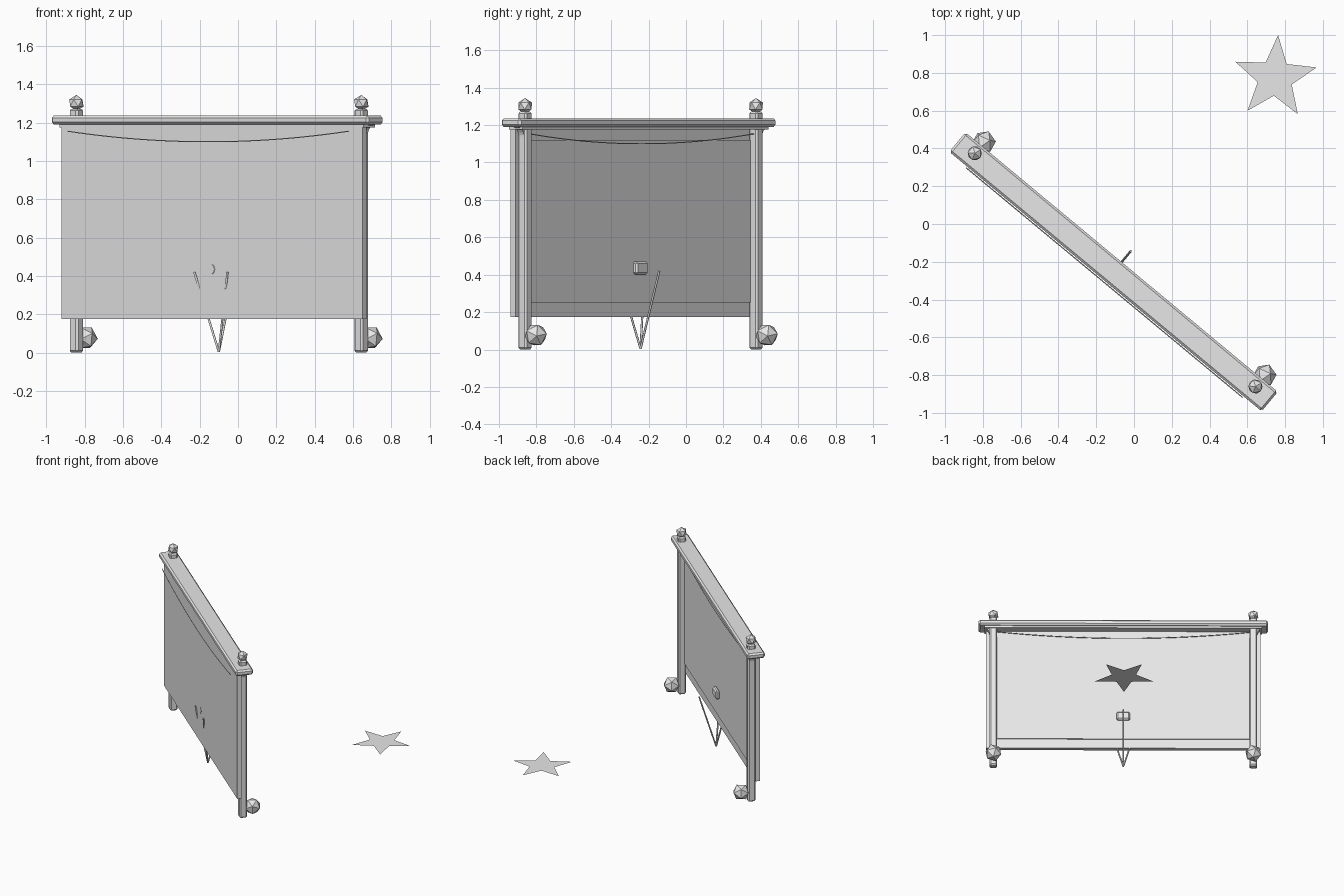
import bpy, bmesh, math
from mathutils import Matrix, Vector

cube = bpy.data.objects.get("Cube")
if cube:
    bpy.data.objects.remove(cube)

grey = bpy.data.materials.new("light grey")
grey.use_nodes = True
grey.diffuse_color = (0.8, 0.8, 0.8, 1)
grey.node_tree.nodes["Principled BSDF"].inputs["Base Color"].default_value = (0.8, 0.8, 0.8, 1)

# The sign has its own frame: x along the board, y towards its back
SIGN = Matrix.Translation((-0.10, -0.243, 0)) @ Matrix.Rotation(math.atan2(-0.639, 0.769), 4, 'Z')


def finish(name, bm, frame=SIGN):
    bmesh.ops.recalc_face_normals(bm, faces=bm.faces)
    mesh = bpy.data.meshes.new(name)
    bm.to_mesh(mesh)
    bm.free()
    mesh.materials.append(grey)
    obj = bpy.data.objects.new(name, mesh)
    bpy.context.collection.objects.link(obj)
    obj.matrix_world = frame
    return obj


def box(name, low, high, bevel=0):
    low, high = Vector(low), Vector(high)
    bm = bmesh.new()
    bmesh.ops.create_cube(bm, size=1, matrix=Matrix.Translation((low + high) / 2)
                          @ Matrix.Diagonal((*(high - low), 1)))
    if bevel:
        bmesh.ops.bevel(bm, geom=bm.edges[:], offset=bevel, segments=1, affect='EDGES')
    return finish(name, bm)


def gem(name, centre, radius, turn=0):
    bm = bmesh.new()
    bmesh.ops.create_icosphere(bm, subdivisions=1, radius=radius,
                               matrix=Matrix.Translation(centre) @ Matrix.Rotation(turn, 4, 'X'))
    return finish(name, bm)


def tube(name, points, radius):
    curve = bpy.data.curves.new(name, 'CURVE')
    curve.dimensions = '3D'
    curve.bevel_depth = radius
    curve.bevel_resolution = 1
    curve.use_fill_caps = True
    spline = curve.splines.new('POLY')
    spline.points.add(len(points) - 1)
    for p, co in zip(spline.points, points):
        p.co = (*co, 1)
    curve.materials.append(grey)
    obj = bpy.data.objects.new(name, curve)
    bpy.context.collection.objects.link(obj)
    obj.matrix_world = SIGN


def bracket(name, side):
    # Concave quarter curve between post and beam
    arc = [(1.05 - 0.056 * math.sin(a), 1.12 + 0.07 * (1 - 0.85 * (1 - math.cos(a))))
           for a in (i * math.pi / 12 for i in range(7))]
    profile = [(0.98, 1.195)] + [(1.05, 1.195)] + arc
    bm = bmesh.new()
    face = bm.faces.new([bm.verts.new((side * x, -0.018, z)) for x, z in profile])
    new = bmesh.ops.extrude_face_region(bm, geom=[face])["geom"]
    bmesh.ops.translate(bm, vec=(0, 0.036, 0),
                        verts=[v for v in new if isinstance(v, bmesh.types.BMVert)])
    finish(name, bm)


# Board and beam
box("board", (-1.02, -0.055, 0.175), (1.02, -0.022, 1.185))
box("back_plate", (-0.945, -0.023, 0.25), (0.945, -0.014, 1.12))
box("top_beam", (-1.075, -0.08, 1.19), (1.075, 0.054, 1.236), 0.012)
box("under_beam", (-1.03, -0.06, 1.175), (1.03, 0.035, 1.192))

# Posts with finials, brackets and foot stones
for label, side in (("right", -1), ("left", 1)):
    x = side * 0.966
    box(label + "_post", (x - 0.029, -0.029, 0), (x + 0.029, 0.029, 1.272), 0.01)
    gem(label + "_finial", (x, 0, 1.302), 0.042)
    gem(label + "_foot_stone", (x, 0.075, 0.077), 0.064, 0.6)
    bracket(label + "_bracket", side)

# Sagging cords on both faces
for label, y in (("front", -0.088), ("back", 0.008)):
    tube(label + "_cord", [(0.952 * t, y, 1.10 + 0.055 * t * t)
                           for t in (i / 12 - 1 for i in range(25))], 0.003)

# Three thin rods spreading upward from one foot
for i in range(3):
    a = math.pi / 2 + i * math.tau / 3
    tube("stand_rod", [(0, 0, 0.004), (0.13 * math.cos(a), 0.13 * math.sin(a), 0.42)], 0.006)

# Small block with a hook at the middle of the board
box("stand_block", (-0.05, -0.018, 0.402), (0.05, 0.016, 0.47), 0.01)
tube("hook", [(0.016 * math.cos(a), -0.055, 0.435 + 0.022 * math.sin(a))
              for a in (i * math.pi / 8 for i in range(-4, 5))], 0.003)

# Flat star on the ground
bm = bmesh.new()
bm.faces.new([bm.verts.new((r * math.cos(a), r * math.sin(a), 0))
              for r, a in ((0.095 if i % 2 else 0.227, math.radians(86 + 36 * i)) for i in range(10))])
finish("ground_star", bm, Matrix.Translation((0.747, 0.774, 0.012)))
